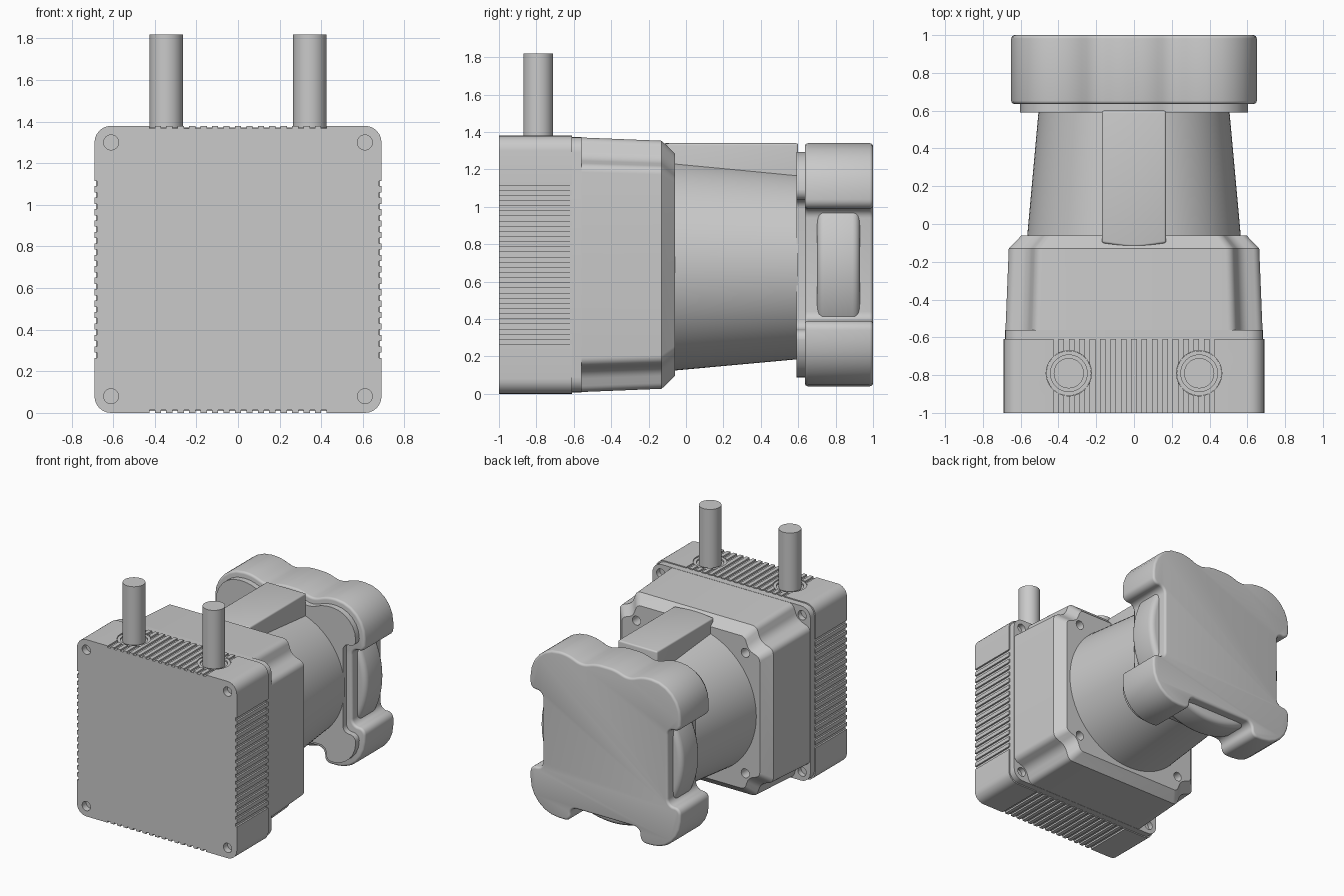
import bpy
import bmesh
import math
from mathutils import Vector

cube = bpy.data.objects.get("Cube")
if cube:
    bpy.data.objects.remove(cube, do_unlink=True)

MID = 0.69  # height of the main axis

grey = bpy.data.materials.new("light_grey")
grey.use_nodes = True
colour = (0.59, 0.59, 0.59, 1)
grey.diffuse_color = colour
grey.node_tree.nodes["Principled BSDF"].inputs["Base Color"].default_value = colour


def rounded(corners, steps=6):
    """Polygon with each (u, v, radius) corner replaced by an arc."""
    out = []
    for i, (u, v, r) in enumerate(corners):
        p = Vector((u, v, 0))
        if r == 0:
            out.append((u, v))
            continue
        a = (Vector((*corners[i - 1][:2], 0)) - p).normalized()
        b = (Vector((*corners[(i + 1) % len(corners)][:2], 0)) - p).normalized()
        half = a.angle(b) / 2
        centre = p + (a + b).normalized() * r / math.sin(half)
        reach = r / math.tan(half)
        start = (p + a * reach - centre).normalized()
        end = (p + b * reach - centre).normalized()
        for s in range(steps + 1):
            q = centre + start.slerp(end, s / steps).normalized() * r
            out.append((q.x, q.y))
    return out


def circle(r, cu=0, cv=0, n=64):
    return [(cu + r * math.cos(math.tau * i / n), cv + r * math.sin(math.tau * i / n))
            for i in range(n)]


def turned(corners):
    """Repeat a corner pattern on all four sides."""
    out = []
    for _ in range(4):
        out += corners
        corners = [(v, -u, r) for u, v, r in corners]
    return out


def loft(name, rings, axis="y"):
    """Skin through (outline, position) rings along an axis and cap the ends."""
    bm = bmesh.new()
    loops = []
    for pts, t in rings:
        loops.append([bm.verts.new((u, t, v + MID) if axis == "y" else (u, v, t))
                      for u, v in pts])
    n = len(loops[0])
    for lo, hi in zip(loops, loops[1:]):
        for i in range(n):
            j = (i + 1) % n
            bm.faces.new((lo[i], lo[j], hi[j], hi[i]))
    bm.faces.new(loops[0])
    bm.faces.new(loops[-1])
    bmesh.ops.recalc_face_normals(bm, faces=bm.faces)
    mesh = bpy.data.meshes.new(name)
    bm.to_mesh(mesh)
    bm.free()
    mesh.materials.append(grey)
    obj = bpy.data.objects.new(name, mesh)
    bpy.context.collection.objects.link(obj)
    return obj


def activate(obj):
    bpy.ops.object.select_all(action="DESELECT")
    obj.select_set(True)
    bpy.context.view_layer.objects.active = obj


def cut(obj, cutter):
    mod = obj.modifiers.new("cut", "BOOLEAN")
    mod.operation = "DIFFERENCE"
    mod.solver = "EXACT"
    mod.object = cutter
    activate(obj)
    bpy.ops.object.modifier_apply(modifier=mod.name)
    bpy.data.objects.remove(cutter, do_unlink=True)


def finish(obj, bevel=0):
    activate(obj)
    if bevel:
        mod = obj.modifiers.new("bevel", "BEVEL")
        mod.width = bevel
        mod.segments = 4
        mod.limit_method = "ANGLE"
        mod.angle_limit = math.radians(50)
        bpy.ops.object.modifier_apply(modifier=mod.name)
    bpy.ops.object.shade_smooth_by_angle(angle=math.radians(30))


CORNERS = [(sx, sz) for sx in (-1, 1) for sz in (-1, 1)]

# Front block with grooved sides
side, h = [], MID
for i in range(16):
    c = -0.4125 + 0.055 * i
    l, r, d = c - 0.0125, c + 0.0125, h - 0.013
    side += [(l, h, 0), (l, d, 0), (r, d, 0), (r, h, 0)]
side.append((h, h, 0.08))
outline = rounded(turned(side))
front_block = loft("front_block", [(outline, -1), (outline, -0.61)])
for sx, sz in CORNERS:
    hole = circle(0.036, sx * 0.61, sz * 0.61, 32)
    cut(front_block, loft("cutter", [(hole, -1.1), (hole, -0.95)]))

# Cable tubes in ringed seats
for s, word in ((-1, "right"), (1, "left")):
    def disc(r):
        return circle(r, s * 0.345, -0.79, 48)
    cut(front_block, loft("cutter", [(disc(0.12), 1.355), (disc(0.12), 1.5)], "z"))
    tube = loft(word + "_cable_tube",
                [(disc(0.119), 1.34), (disc(0.119), 1.372), (disc(0.097), 1.372),
                 (disc(0.097), 1.36), (disc(0.08), 1.36), (disc(0.08), 1.82)], "z")
    finish(tube)
finish(front_block)

# Corner plate behind the front block
outline = rounded(turned([(0.682, 0.682, 0.08)]))
corner_plate = loft("corner_plate", [(outline, -0.62), (outline, -0.56)])
for sx, sz in CORNERS:
    hole = circle(0.036, sx * 0.61, sz * 0.61, 32)
    cut(corner_plate, loft("cutter", [(hole, -0.6), (hole, -0.5)]))
finish(corner_plate)


# Main housing, tapered, with scooped corners and a chamfered back
def scooped(size):
    k = size / 0.68
    pts = rounded(turned([(0.53, 0.68, 0.05), (0.57, 0.57, 0.09), (0.68, 0.53, 0.05)]))
    return [(u * k, v * k) for u, v in pts]


housing = loft("housing", [(scooped(0.682), -0.6), (scooped(0.663), -0.13),
                           (scooped(0.595), -0.06)])
for sx, sz in CORNERS:
    hole = circle(0.035, sx * 0.47, sz * 0.47, 32)
    cut(housing, loft("cutter", [(hole, -0.14), (hole, 0)]))
finish(housing)

# Tapered barrel
finish(loft("barrel", [(circle(0.567, n=96), -0.08), (circle(0.505, n=96), 0.6)]))

# Raised cover along the top of the barrel
plan = rounded([(-0.17, 0.6, 0), (0.17, 0.6, 0), (0.17, -0.1, 0), (0, -0.125, 0.5),
                (-0.17, -0.1, 0)])
finish(loft("top_cover", [(plan, 1.0), (plan, 1.34)], "z"), 0.012)


# Lobed end cap and its smaller flange
def lobed(d):
    o, n, f = 0.65 - d, 0.3 + d, 0.54 - d
    half = [(0.08, o - 0.01, 0.3), (0.2, o - 0.05, 0.15), (0.33, o, 0.3),
            (o, o, 0.25 - d), (o, n, 0.05), (f, n, 0.05), (f, -n, 0.05),
            (o, -n, 0.05), (o, -o, 0.25 - d), (n, -o, 0.05), (n, -f, 0.05)]
    return rounded(half + [(-u, v, r) for u, v, r in reversed(half)])


finish(loft("flange", [(lobed(0.047), 0.59), (lobed(0.047), 0.66)]))
finish(loft("end_cap", [(lobed(0), 0.635), (lobed(0), 1)]), 0.018)

# Round wheel showing through the cap recesses
finish(loft("wheel", [(circle(0.615, n=96), 0.7), (circle(0.615, n=96), 0.93)]), 0.04)
